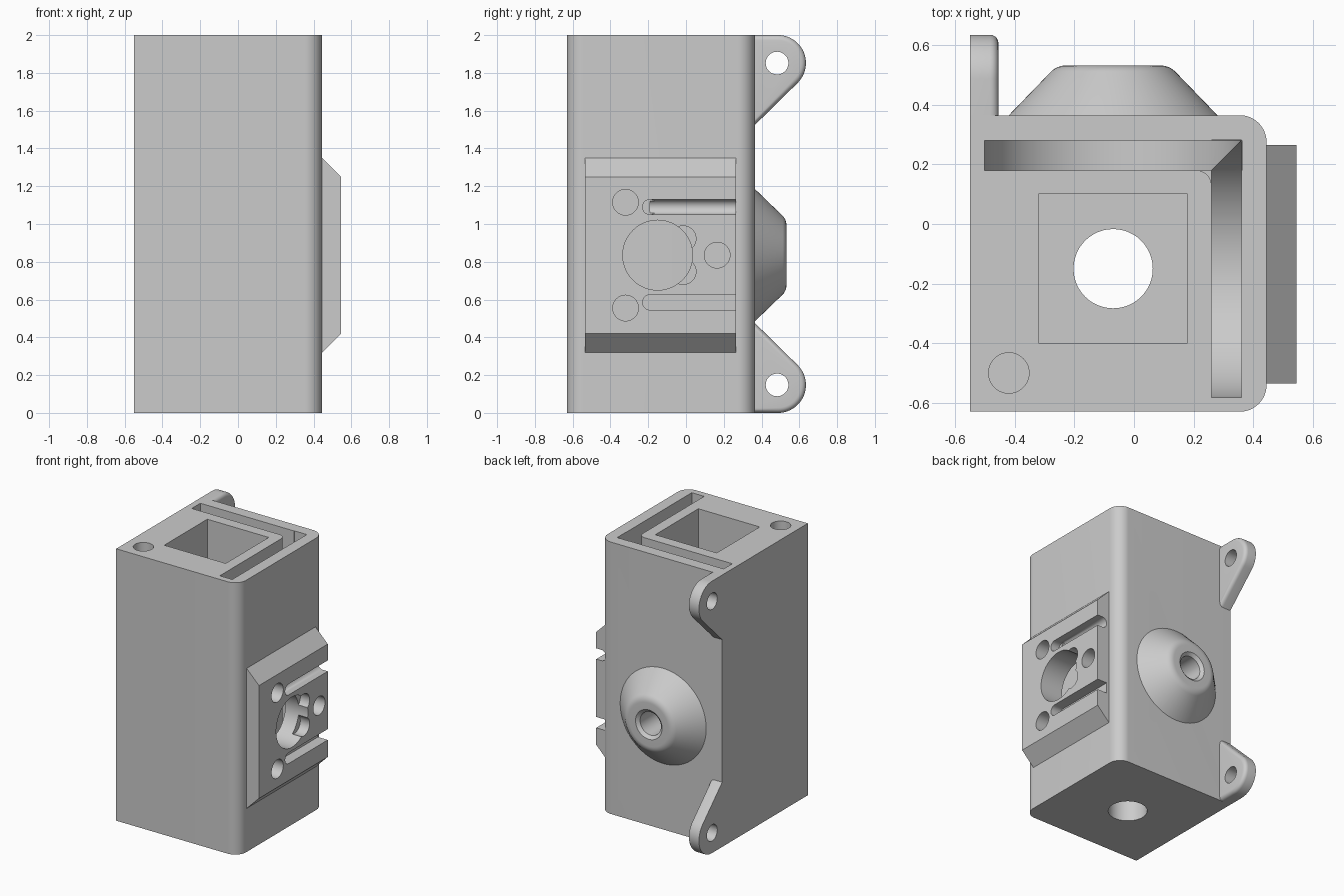
import bpy, bmesh
from math import sin, cos, pi, radians

if "Cube" in bpy.data.objects:
    bpy.data.objects.remove(bpy.data.objects["Cube"])

grey = bpy.data.materials.new("light grey plastic")
grey.use_nodes = True
COLOUR = (0.6, 0.6, 0.6, 1)
grey.diffuse_color = COLOUR
grey.node_tree.nodes["Principled BSDF"].inputs["Base Color"].default_value = COLOUR

CX, CY, CZ = -0.07, -0.15, 0.835    # shared axis of pocket, side port and nozzle


def arc(u, v, r, start, end, n=16):
    """Points on an arc, angles in degrees."""
    step = radians(end - start) / n
    return [(u + r * cos(radians(start) + i * step), v + r * sin(radians(start) + i * step))
            for i in range(n + 1)]


def circle(u, v, r, n=48):
    return arc(u, v, r, 0, 360, n)[:-1]


def rect(u0, u1, v0, v1):
    return [(u0, v0), (u1, v0), (u1, v1), (u0, v1)]


def place(axis, a, p):
    return {"x": (a, p[0], p[1]), "y": (p[0], a, p[1]), "z": (p[0], p[1], a)}[axis]


def finish(bm, name):
    bmesh.ops.recalc_face_normals(bm, faces=bm.faces)
    mesh = bpy.data.meshes.new(name)
    bm.to_mesh(mesh)
    bm.free()
    mesh.materials.append(grey)
    ob = bpy.data.objects.new(name, mesh)
    bpy.context.scene.collection.objects.link(ob)
    return ob


def prism(name, pts, axis, lo, hi, round_hi=0):
    """Extrude an outline along an axis, optionally rounding its far rim."""
    bm = bmesh.new()
    rings = [[bm.verts.new(place(axis, a, p)) for p in pts] for a in (lo, hi)]
    for ring in rings:
        bm.faces.new(ring)
    for i in range(len(pts)):
        j = (i + 1) % len(pts)
        bm.faces.new((rings[0][i], rings[0][j], rings[1][j], rings[1][i]))
    bmesh.ops.recalc_face_normals(bm, faces=bm.faces)
    if round_hi:
        rim = [e for e in bm.edges if all(v in rings[1] for v in e.verts)]
        bmesh.ops.bevel(bm, geom=rim, offset=round_hi, segments=5, profile=0.5, affect="EDGES")
    return finish(bm, name)


def cut(ob, cutters):
    """Subtract each cutter and delete it."""
    for c in cutters:
        mod = ob.modifiers.new("cut", "BOOLEAN")
        mod.operation, mod.solver, mod.object = "DIFFERENCE", "EXACT", c
        c.hide_render = True
    bpy.context.view_layer.update()
    graph = bpy.context.evaluated_depsgraph_get()
    mesh = bpy.data.meshes.new_from_object(ob.evaluated_get(graph))
    ob.modifiers.clear()
    ob.data = mesh
    for c in cutters:
        bpy.data.objects.remove(c)


def side_hole(u, v, r, depth_x):
    return prism("cutter", circle(u, v, r), "x", depth_x, 0.6)


def side_port():
    return side_hole(CY, CZ, 0.185, 0.30)


# Body with two rounded corners
body = prism("body", [(-0.55, -0.63)] + arc(0.355, -0.54, 0.09, -90, 0)
             + arc(0.355, 0.275, 0.09, 0, 90) + [(-0.55, 0.365)], "z", 0, 2)


# Round-bottomed disc slots behind the back and side walls
def disc_slot(centre):
    r = 0.4325
    return arc(centre, CZ, r, 180, 360, 40) + [(centre + r, 2.1), (centre - r, 2.1)]


cut(body, [
    prism("cutter", disc_slot(CX), "y", 0.18, 0.28),
    prism("cutter", disc_slot(CY), "x", 0.26, 0.361),
    prism("cutter", arc(0.21, 0.13, 0.05, 0, 90, 8) + [(0.21, 0.185), (0.265, 0.185), (0.265, 0.13)],
          "z", 0.6, 2.1),
    prism("cutter", rect(CX - 0.25, CX + 0.25, CY - 0.25, CY + 0.25), "z", 0.2, 2.1),
    prism("cutter", circle(CX, CY, 0.133), "z", -0.1, 0.3),
    prism("cutter", circle(-0.42, -0.5, 0.068), "z", 1.6, 2.1),
    prism("cutter", circle(CX, CZ, 0.085), "y", 0.22, 0.45),
    side_port(),
])

# Side mounting plate with sloped top and bottom
plate = prism("mounting_plate", [(0.43, 0.32), (0.445, 0.32), (0.545, 0.42), (0.545, 1.25),
                                 (0.445, 1.35), (0.43, 1.35)], "y", -0.535, 0.265)
groove = [(0.6, 1.13)] + arc(0.505, 1.09, 0.04, 90, 270) + [(0.6, 1.05)]
low_slot = [(0.3, 0.625)] + arc(-0.19, 0.585, 0.04, 90, 270) + [(0.3, 0.545)]
cut(plate, [
    side_port(),
    side_hole(-0.32, 1.115, 0.068, 0.45),
    side_hole(-0.32, 0.555, 0.068, 0.45),
    side_hole(0.165, CZ, 0.068, 0.45),
    side_hole(-0.015, CZ + 0.087, 0.068, 0.47),
    side_hole(-0.015, CZ - 0.087, 0.068, 0.47),
    prism("cutter", groove, "y", -0.19, 0.3),
    side_hole(-0.19, 1.09, 0.04, 0.48),
    prism("cutter", low_slot, "x", 0.465, 0.6),
])

# Rear ears with screw holes, mirrored top to bottom
ears = []
for name, flip in (("upper_ear", False), ("lower_ear", True)):
    outline = [(0.33, 1.49)] + arc(0.487, 1.852, 0.148, -45, 90, 24) + [(0.33, 2.0)]
    hole = circle(0.482, 1.852, 0.06)
    if flip:
        outline = [(y, 2 - z) for y, z in outline]
        hole = [(y, 2 - z) for y, z in hole]
    ear = prism(name, outline, "x", -0.55, -0.455, round_hi=0.028)
    cut(ear, [prism("cutter", hole, "x", -0.7, -0.3)])
    ears.append(ear)

# Conical nozzle on the back, lathed around the y axis
profile = ([(0.085, 0.355), (0.355, 0.36)] + arc(0.159, 0.462, 0.07, 45, 90, 6)
           + [(0.108, 0.532), (0.085, 0.512)])
bm = bmesh.new()
N = 72
rings = [[bm.verts.new((CX + r * cos(2 * pi * i / N), y, CZ + r * sin(2 * pi * i / N)))
          for r, y in profile] for i in range(N)]
for i in range(N):
    a, b = rings[i], rings[(i + 1) % N]
    for k in range(len(profile)):
        m = (k + 1) % len(profile)
        bm.faces.new((a[k], a[m], b[m], b[k]))
nozzle = finish(bm, "rear_nozzle")

# Smooth curves, keep hard edges
bpy.ops.object.select_all(action="DESELECT")
for ob in [body, plate, nozzle] + ears:
    ob.select_set(True)
bpy.context.view_layer.objects.active = body
bpy.ops.object.shade_smooth_by_angle(angle=radians(30))
